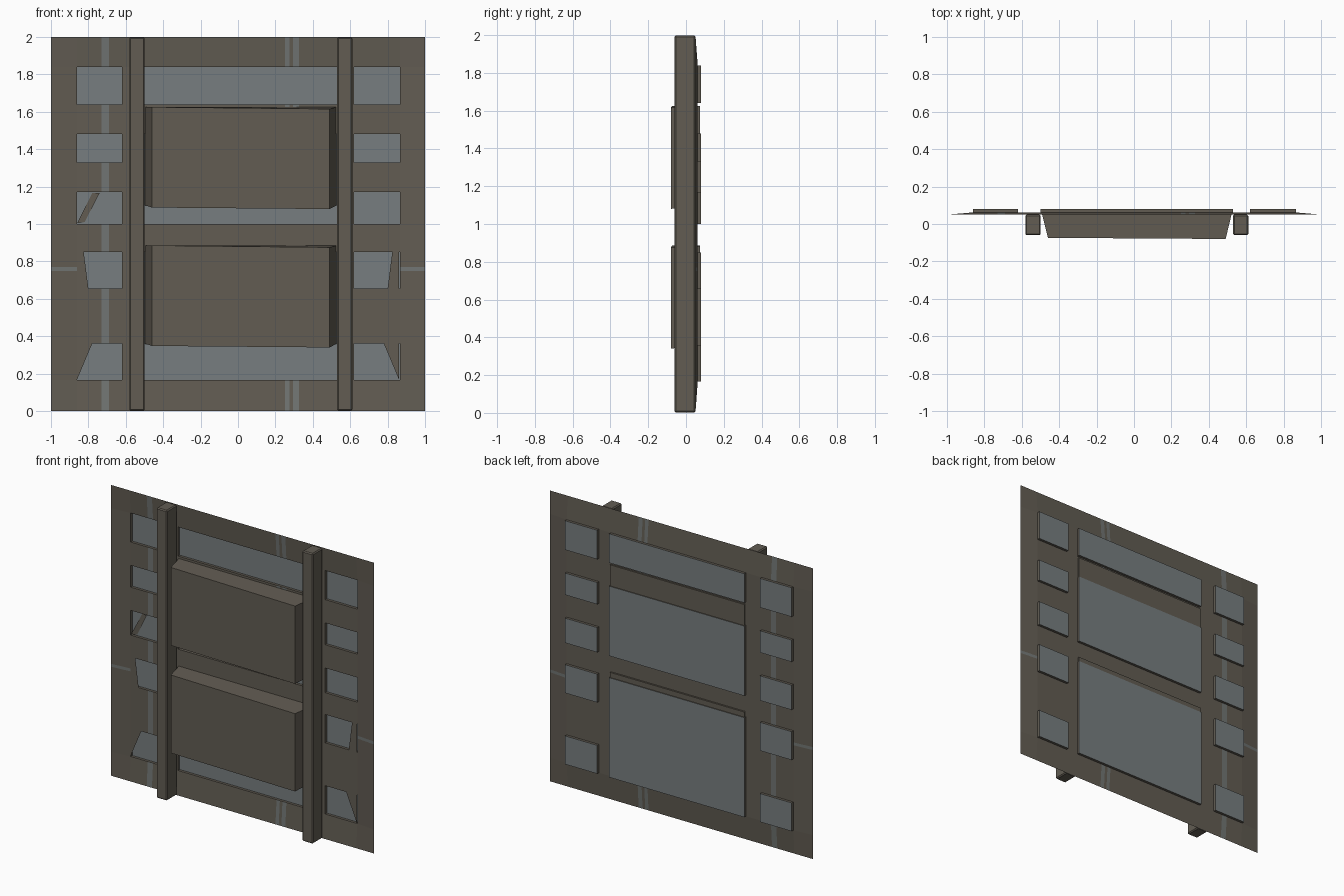
import bpy, bmesh

if "Cube" in bpy.data.objects:
    bpy.data.objects.remove(bpy.data.objects["Cube"])


def material(name, rgb):
    m = bpy.data.materials.new(name)
    m.diffuse_color = (*rgb, 1)
    m.use_nodes = True
    m.node_tree.nodes["Principled BSDF"].inputs["Base Color"].default_value = m.diffuse_color
    return m


BROWN = material("weathered brown", (0.122, 0.108, 0.086))
BLUE = material("blue grey", (0.185, 0.208, 0.215))
CRACK = material("pale crack", (0.165, 0.178, 0.172))


def finish(name, bm, mats):
    bmesh.ops.remove_doubles(bm, verts=bm.verts[:], dist=0.0005)
    bmesh.ops.recalc_face_normals(bm, faces=bm.faces[:])
    me = bpy.data.meshes.new(name)
    bm.to_mesh(me)
    bm.free()
    for m in mats:
        me.materials.append(m)
    ob = bpy.data.objects.new(name, me)
    bpy.context.collection.objects.link(ob)
    return ob


def face(bm, pts, mat=0):
    f = bm.faces.new([bm.verts.new(p) for p in pts])
    f.material_index = mat


# Wall sheet: a grid with pressed-in windows, walls around them and painted cracks
XS = [-1, -.86, -.73, -.69, -.62, -.5, .25, .275, .295, .325, .53, .62, .865, 1]
ZS = [0, .165, .36, .655, .75, .77, .85, 1, 1.17, 1.33, 1.48, 1.64, 1.84, 2]
SHEET, EDGE, DEEP = 0.062, 0.05, 0.08
SIDE_ROWS = [(.165, .36), (.655, .85), (1, 1.17), (1.33, 1.48), (1.64, 1.84)]
MID_ROWS = [(.165, .85), (1, 1.48), (1.64, 1.84)]


def recessed(i, j):
    x, z = (XS[i] + XS[i + 1]) / 2, (ZS[j] + ZS[j + 1]) / 2
    if -.5 < x < .53:
        rows = MID_ROWS
    elif -.86 < x < -.62 or .62 < x < .865:
        rows = SIDE_ROWS
    else:
        return False
    return any(a < z < b for a, b in rows)


def cracked(x, z):
    if -.73 < x < -.69:
        return True
    if (.25 < x < .275 or .295 < x < .325) and (z > 1.48 or z < .17):
        return True
    return .75 < z < .77 and (x < -.58 or x > .61)


def sheet_y(x, z):
    return EDGE if abs(x) == 1 or z in (0, 2) else SHEET


bm = bmesh.new()
for i in range(len(XS) - 1):
    for j in range(len(ZS) - 1):
        x0, x1, z0, z1 = XS[i], XS[i + 1], ZS[j], ZS[j + 1]
        quad = [(x0, z0), (x1, z0), (x1, z1), (x0, z1)]
        if not recessed(i, j):
            mat = 2 if cracked((x0 + x1) / 2, (z0 + z1) / 2) else 0
            face(bm, [(x, sheet_y(x, z), z) for x, z in quad], mat)
            continue
        face(bm, [(x, DEEP, z) for x, z in quad], 1)
        for k, (di, dj) in enumerate([(0, -1), (1, 0), (0, 1), (-1, 0)]):
            if not recessed(i + di, j + dj):
                (a, b), (c, d) = quad[k], quad[(k + 1) % 4]
                face(bm, [(a, SHEET, b), (c, SHEET, d), (c, DEEP, d), (a, DEEP, b)])
finish("wall_sheet", bm, [BROWN, BLUE, CRACK])

# Slanted covers over the outer sides of the lower windows
bm = bmesh.new()
for s in (-1, 1):
    face(bm, [(s * .862, SHEET, .165), (s * .862, SHEET, .36), (s * .78, SHEET, .36)])
    face(bm, [(s * .862, SHEET, .655), (s * .862, SHEET, .85),
              (s * .825, SHEET, .85), (s * .80, SHEET, .655)])
face(bm, [(-.86, .066, 1.005), (-.82, .076, 1.01), (-.74, .066, 1.165), (-.78, .076, 1.165)])
finish("window_covers", bm, [BROWN])

# Two upright beams
for name, x in (("left_beam", -.54), ("right_beam", .57)):
    bm = bmesh.new()
    bmesh.ops.create_cube(bm, size=1)
    for v in bm.verts:
        v.co = (x + v.co.x * .082, -.005 + v.co.y * .11, 1 + v.co.z * 1.996)
    bmesh.ops.bevel(bm, geom=bm.edges[:], offset=.007, segments=1, affect='EDGES')
    finish(name, bm, [BROWN])

# Two raised panels between the beams, tapering towards the front
for name, z in (("lower_panel", .34), ("upper_panel", 1.08)):
    bm = bmesh.new()
    back = [(-.497, .074, z + .02), (.527, .074, z + .02),
            (.527, .074, z + .545), (-.497, .074, z + .545)]
    front = [(-.46, -.074, z + .008), (.49, -.08, z), (.49, -.08, z + .535), (-.46, -.074, z + .545)]
    face(bm, back)
    face(bm, front)
    for k in range(4):
        n = (k + 1) % 4
        face(bm, [back[k], back[n], front[n], front[k]])
    finish(name, bm, [BROWN])
